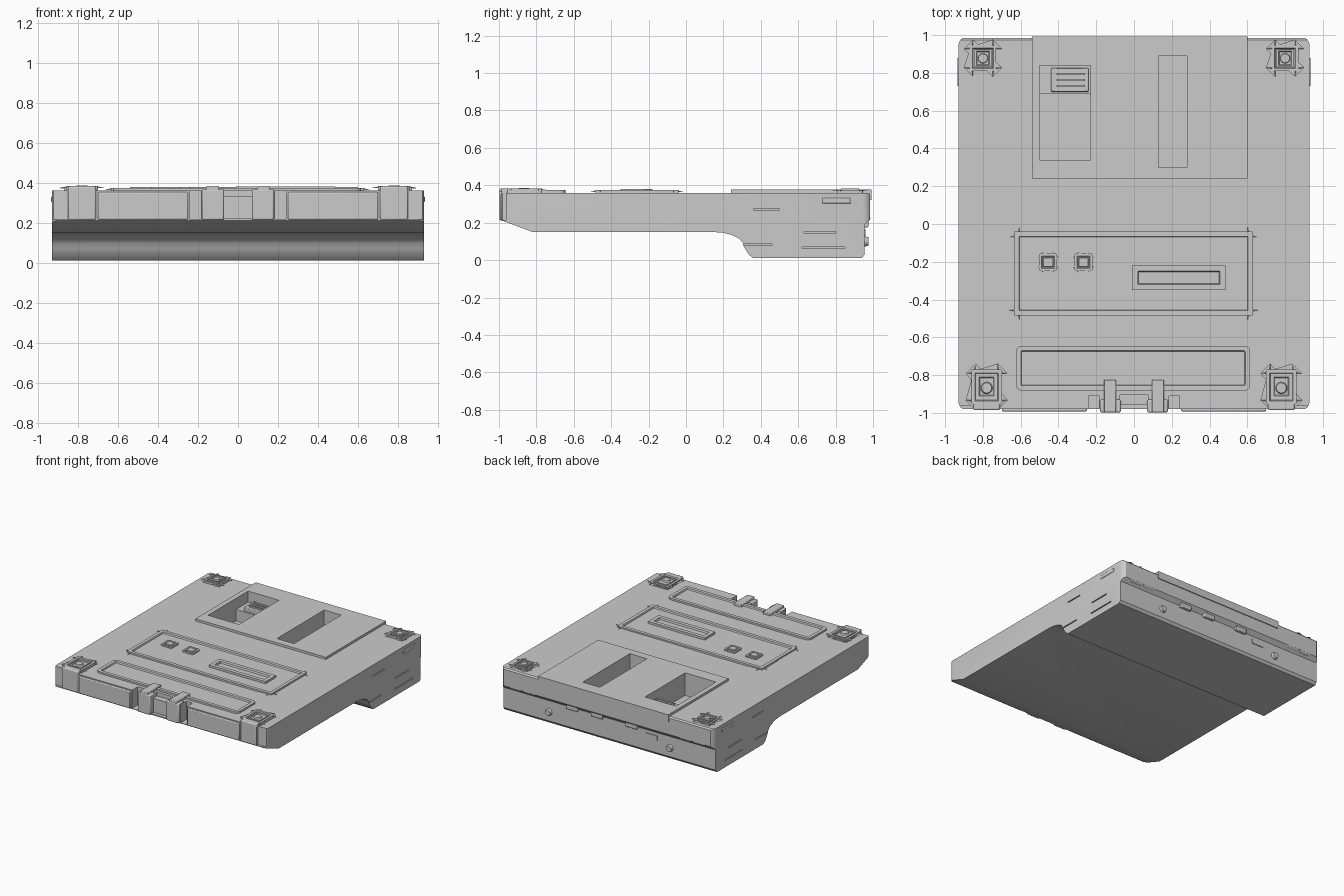
import bpy, bmesh, math
from mathutils import Vector, Matrix

cube = bpy.data.objects.get("Cube")
if cube:
    bpy.data.objects.remove(cube, do_unlink=True)

grey = bpy.data.materials.new("plain grey")
grey.use_nodes = True
colour = (0.6, 0.6, 0.6, 1)
grey.diffuse_color = colour
grey.node_tree.nodes["Principled BSDF"].inputs["Base Color"].default_value = colour

TOP = 0.36


def finish(name, bm):
    bmesh.ops.recalc_face_normals(bm, faces=bm.faces)
    mesh = bpy.data.meshes.new(name)
    bm.to_mesh(mesh)
    bm.free()
    mesh.materials.append(grey)
    obj = bpy.data.objects.new(name, mesh)
    bpy.context.collection.objects.link(obj)
    return obj


def prism(name, points, offset):
    """Extrude a flat outline along an offset."""
    bm = bmesh.new()
    face = bm.faces.new([bm.verts.new(p) for p in points])
    res = bmesh.ops.extrude_face_region(bm, geom=[face])
    verts = [g for g in res["geom"] if isinstance(g, bmesh.types.BMVert)]
    bmesh.ops.translate(bm, verts=verts, vec=offset)
    return finish(name, bm)


def rounded(x0, x1, y0, y1, z, r):
    """Outline of a rectangle with round corners."""
    if r == 0:
        return [(x0, y0, z), (x1, y0, z), (x1, y1, z), (x0, y1, z)]
    centres = [(x1 - r, y1 - r), (x0 + r, y1 - r), (x0 + r, y0 + r), (x1 - r, y0 + r)]
    return [(cx + r * math.cos(a), cy + r * math.sin(a), z)
            for q, (cx, cy) in enumerate(centres)
            for a in [math.pi / 2 * (q + s / 4) for s in range(5)]]


def box(name, x0, x1, y0, y1, z0, z1, r=0, bevel=0):
    obj = prism(name, rounded(x0, x1, y0, y1, z0, r), (0, 0, z1 - z0))
    if bevel:
        mod = obj.modifiers.new("soft edges", "BEVEL")
        mod.width = bevel
        mod.segments = 2
    return obj


def tray(name, x0, x1, y0, y1, z0, z1, rim, depth, r=0):
    """Raised block whose top is sunk inside a rim."""
    bm = bmesh.new()
    face = bm.faces.new([bm.verts.new(p) for p in rounded(x0, x1, y0, y1, z0, r)])
    res = bmesh.ops.extrude_face_region(bm, geom=[face])
    verts = [g for g in res["geom"] if isinstance(g, bmesh.types.BMVert)]
    top = [g for g in res["geom"] if isinstance(g, bmesh.types.BMFace)]
    bmesh.ops.translate(bm, verts=verts, vec=(0, 0, z1 - z0))
    bm.normal_update()
    bmesh.ops.inset_region(bm, faces=top, thickness=rim, use_even_offset=True)
    bmesh.ops.inset_region(bm, faces=top, thickness=0.004, use_even_offset=True)
    bmesh.ops.translate(bm, verts=list(top[0].verts), vec=(0, 0, -depth))
    return finish(name, bm)


def disc(name, centre, radius, depth, axis="Z", sides=16, tip=1.0):
    bm = bmesh.new()
    turn = {"Z": Matrix(), "Y": Matrix.Rotation(-math.pi / 2, 4, "X"),
            "X": Matrix.Rotation(math.pi / 2, 4, "Y")}[axis]
    bmesh.ops.create_cone(bm, cap_ends=True, segments=sides, radius1=radius,
                          radius2=radius * tip, depth=depth,
                          matrix=Matrix.Translation(Vector(centre)) @ turn)
    return finish(name, bm)


def carve(target, cutter, operation="DIFFERENCE", keep=False):
    mod = target.modifiers.new("carve", "BOOLEAN")
    mod.operation = operation
    mod.solver = "EXACT"
    mod.object = cutter
    bpy.context.view_layer.objects.active = target
    bpy.ops.object.modifier_apply(modifier=mod.name)
    if not keep:
        bpy.data.objects.remove(cutter, do_unlink=True)


# Main case: side profile with a deep rear, trimmed to rounded corners
curve = [(0.15 + 0.16 * math.sin(a), 0.15 - 0.08 * (1 - math.cos(a)))
         for a in [math.radians(18 * i) for i in range(6)]]
profile = [(-0.98, TOP), (-0.98, 0.21), (-0.82, 0.15)] + curve + [
    (0.335, 0.03), (0.36, 0.01), (0.94, 0.01), (0.955, 0.03), (0.955, 0.19),
    (0.985, 0.22), (0.985, TOP - 0.01), (0.975, TOP)]
body = prism("case_body", [(-0.93, y, z) for y, z in profile], (1.86, 0, 0))
carve(body, box("corner_trim", -0.93, 0.93, -0.985, 0.99, -0.1, 0.5, 0.045), "INTERSECT")

# Raised rear plate with two pockets cut through it
plate = box("rear_plate", -0.54, 0.6, 0.24, 0.992, 0.32, 0.378)
for x0, x1, y0, y1, floor in [(-0.5, -0.23, 0.34, 0.84, 0.2), (0.13, 0.28, 0.3, 0.89, 0.2)]:
    cutter = box("pocket_cutter", x0, x1, y0, y1, floor, 0.5)
    carve(plate, cutter, keep=True)
    carve(body, cutter)

# Notches at the front edge beside the hinge lugs and beside the corner posts
for s in (-1, 1):
    for x0, x1, y in [(0.185, 0.24, -0.91), (0.85, 0.95, -0.962)]:
        a, b = sorted((s * x0, s * x1))
        carve(body, box("notch_cutter", a, b, -1.1, y, 0.215, 0.5))
carve(body, box("centre_notch_cutter", -0.075, 0.075, -1.1, -0.955, 0.22, 0.5))
carve(body, box("centre_step_cutter", -0.075, 0.075, -1.1, -0.905, 0.33, 0.5))

# Shallow grooves on both sides
for s in (-1, 1):
    for y0, y1, z in [(0.36, 0.5, 0.272), (0.31, 0.46, 0.083), (0.62, 0.85, 0.065),
                      (0.63, 0.8, 0.15)]:
        a, b = sorted((s * 0.92, s * 1.0))
        carve(body, box("groove_cutter", a, b, y0, y1, z - 0.004, z + 0.004))
    a, b = sorted((s * 0.92, s * 0.934))
    box("side_latch", a, b, 0.73, 0.88, 0.302, 0.332, bevel=0.004)

# Ribbed connector in the left-hand pocket
box("connector_block", -0.5, -0.23, 0.69, 0.84, 0.2, 0.29)
box("connector_tongue", -0.44, -0.24, 0.7, 0.825, 0.28, 0.32, bevel=0.005)
for i in range(3):
    y = 0.73 + i * 0.032
    box("connector_rib", -0.41, -0.26, y - 0.006, y + 0.006, 0.315, 0.332)

# Raised frames on the top
tray("middle_frame", -0.635, 0.63, -0.485, -0.04, 0.34, 0.374, 0.026, 0.011, 0.006)
tray("front_frame", -0.625, 0.615, -0.882, -0.645, 0.34, 0.374, 0.026, 0.011, 0.03)
tray("slot_frame", -0.01, 0.485, -0.35, -0.22, 0.35, 0.38, 0.03, 0.014)
for x in (-0.455, -0.268):
    tray("button_surround", x - 0.048, x + 0.048, -0.25, -0.155, 0.35, 0.374, 0.014, 0.006, 0.012)
    box("button", x - 0.026, x + 0.026, -0.228, -0.177, 0.35, 0.379, bevel=0.004)

# Corner mounts: rear pads, front posts and their screws
for s in (-1, 1):
    x = s * 0.8
    tray("rear_mount", x - 0.07, x + 0.07, 0.81, 0.945, 0.34, 0.376, 0.014, 0.006, 0.008)
    tray("rear_mount_seat", x - 0.045, x + 0.045, 0.83, 0.925, 0.34, 0.382, 0.01, 0.006)
    disc("rear_screw", (x, 0.877, 0.37), 0.034, 0.028, tip=0.7)
    x = s * 0.78
    tray("front_mount", x - 0.08, x + 0.08, -0.955, -0.77, 0.34, 0.382, 0.018, 0.008, 0.008)
    tray("front_mount_seat", x - 0.05, x + 0.05, -0.92, -0.8, 0.34, 0.38, 0.01, 0.004)
    disc("front_screw", (x, -0.868, 0.374), 0.038, 0.024, tip=0.7)
    box("front_post", x - 0.07, x + 0.07, -0.986, -0.94, 0.212, 0.382, bevel=0.008)

    # Front cover panels and hinge lugs
    a, b = sorted((s * 0.25, s * 0.7))
    box("front_panel", a, b, -0.992, -0.95, 0.215, 0.352, bevel=0.006)
    a, b = sorted((s * 0.07, s * 0.18))
    box("hinge_lug", a, b, -0.998, -0.93, 0.212, 0.368, bevel=0.008)
    a, b = sorted((s * 0.095, s * 0.16))
    box("hinge_arm", a, b, -0.997, -0.825, 0.33, 0.383, bevel=0.005)

    # Rear edge: hinge barrels and round fasteners
    for x in (0.68, 0.8):
        disc("rear_barrel", (s * x, 0.966, 0.225), 0.02, 0.1, axis="X", sides=12)
    disc("rear_fastener", (s * 0.53, 0.96, 0.1), 0.03, 0.03, axis="Y", tip=0.75)

# Rear clips and small label plate
for x in (-0.2, 0.1, 0.32):
    box("rear_clip", x - 0.05, x + 0.05, 0.94, 0.975, 0.175, 0.23, bevel=0.005)
box("rear_label", -0.42, -0.32, 0.95, 0.961, 0.13, 0.165)

for obj in bpy.context.scene.objects:
    obj.select_set(obj.type == "MESH")
bpy.context.view_layer.objects.active = body
bpy.ops.object.shade_smooth_by_angle(angle=math.radians(30))
